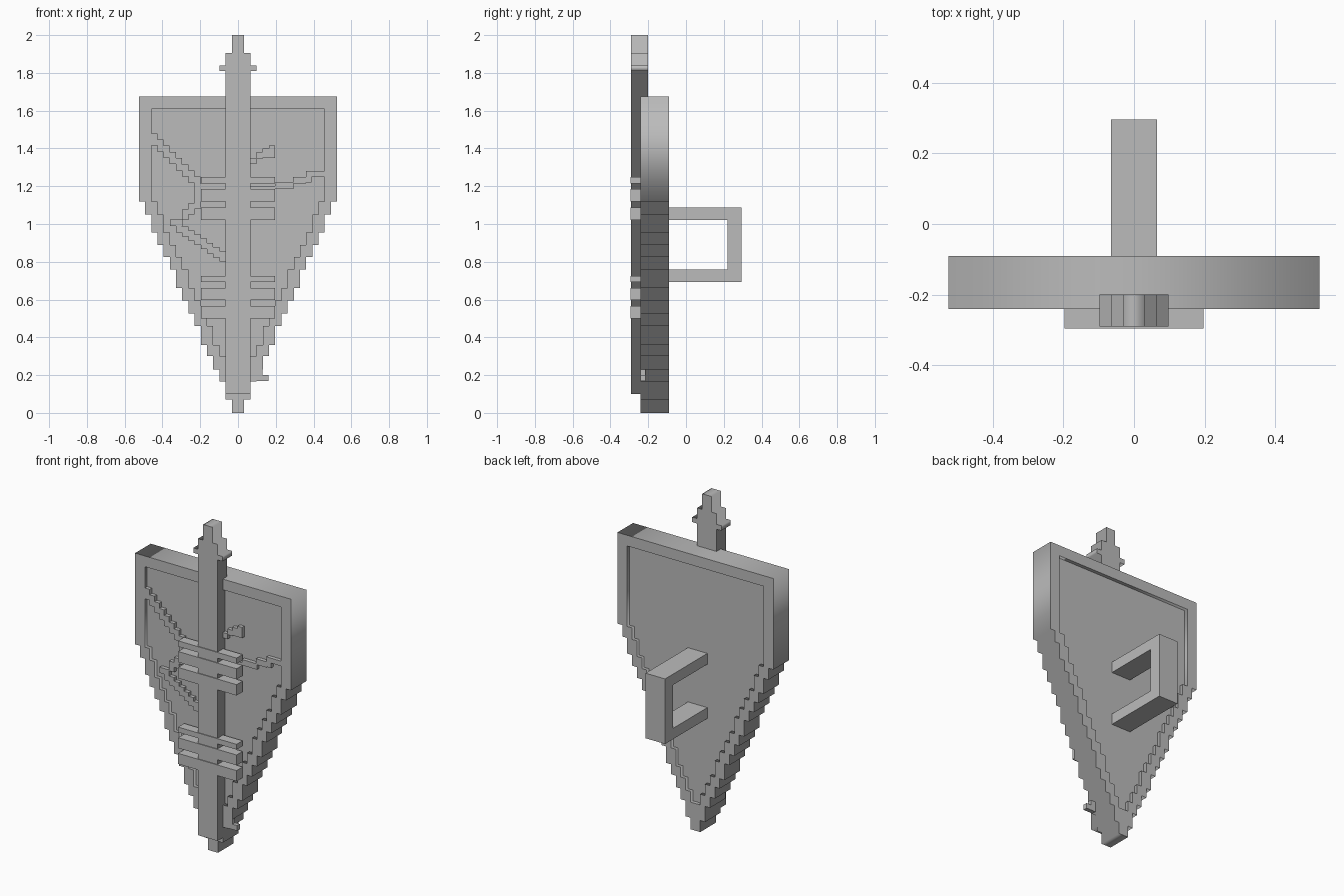
import bpy, bmesh
from mathutils import Vector

if "Cube" in bpy.data.objects:
    bpy.data.objects.remove(bpy.data.objects["Cube"])

grey = bpy.data.materials.new("stone grey")
grey.diffuse_color = (0.5, 0.5, 0.5, 1)
grey.use_nodes = True
grey.node_tree.nodes["Principled BSDF"].inputs["Base Color"].default_value = grey.diffuse_color

U = 0.0328  # width of one step
# heights where the stepped outline widens by one step, from the tip upwards
LEVELS = [0, 0.07, 0.165, 0.23, 0.3, 0.36, 0.46, 0.525, 0.595, 0.66,
          0.76, 0.825, 0.89, 0.955, 1.05, 1.12]
HALF = [U * (i + 1) for i in range(len(LEVELS))]


def stepped_outline(inset, top):
    """Symmetric staircase outline, narrowed by a number of steps."""
    right = []
    widths = HALF[:len(HALF) - inset]
    levels = LEVELS[inset:] + [top]
    for i, w in enumerate(widths):
        right += [(w, levels[i]), (w, levels[i + 1])]
    return right + [(-x, z) for x, z in reversed(right)]


def plate(name, outlines, y0, y1):
    """Extruded flat shape; a second outline becomes a hole."""
    cu = bpy.data.curves.new(name + "_profile", 'CURVE')
    cu.dimensions, cu.fill_mode = '2D', 'BOTH'
    cu.extrude = (y1 - y0) / 2
    for pts in outlines:
        sp = cu.splines.new('POLY')
        sp.points.add(len(pts) - 1)
        for p, (x, z) in zip(sp.points, pts):
            p.co = (x, z, 0, 1)
        sp.use_cyclic_u = True
    tmp = bpy.data.objects.new(name + "_tmp", cu)
    bpy.context.collection.objects.link(tmp)
    dg = bpy.context.evaluated_depsgraph_get()
    me = bpy.data.meshes.new_from_object(tmp.evaluated_get(dg))
    bpy.data.objects.remove(tmp)
    for v in me.vertices:
        x, z, d = v.co
        v.co = Vector((x, (y0 + y1) / 2 - d, z))
    me.name = name
    me.materials.clear()
    me.materials.append(grey)
    ob = bpy.data.objects.new(name, me)
    bpy.context.collection.objects.link(ob)


def boxes(name, spans):
    """One object made of boxes given as (x0, x1, y0, y1, z0, z1)."""
    bm = bmesh.new()
    for x0, x1, y0, y1, z0, z1 in spans:
        for v in bmesh.ops.create_cube(bm, size=1)["verts"]:
            v.co = ((x0 + x1) / 2 + v.co.x * (x1 - x0),
                    (y0 + y1) / 2 + v.co.y * (y1 - y0),
                    (z0 + z1) / 2 + v.co.z * (z1 - z0))
    me = bpy.data.meshes.new(name)
    bm.to_mesh(me)
    bm.free()
    me.materials.append(grey)
    ob = bpy.data.objects.new(name, me)
    bpy.context.collection.objects.link(ob)


# shield rim and recessed panel
outer = stepped_outline(0, 1.675)
inner = stepped_outline(2, 1.61)
plate("rim", [outer, inner], -0.24, -0.09)
plate("panel", [inner], -0.217, -0.112)

# central spine with a narrow tip and small cross guard
W = 2 * U
spine = [(W, 0.1), (W, 1.81), (0.098, 1.81), (0.098, 1.84),
         (W, 1.84), (W, 1.905), (0.031, 1.905), (0.031, 2.0)]
plate("spine", [spine + [(-x, z) for x, z in reversed(spine)]], -0.29, -0.2)

# horizontal bands across the spine
bands = [(0.5, 0.565), (0.597, 0.66), (0.693, 0.725),
         (1.022, 1.088), (1.12, 1.185), (1.215, 1.25)]
boxes("cross_bands", [(-0.197, 0.197, -0.295, -0.237, a, b) for a, b in bands])

# raised veins on the panel
F, B = -0.24, -0.214
veins = [(-0.46 + U * i, -0.46 + U * (i + 1), 1.415 - U * i, 1.48 - U * i)
         for i in range(8)]
veins += [(-0.2, -0.065, 1.185, 1.215)]
# right branch
veins += [(0.39, 0.46, 1.25, 1.28), (0.36, 0.39, 1.22, 1.28),
          (0.29, 0.36, 1.215, 1.25), (0.195, 0.295, 1.185, 1.22),
          (0.065, 0.195, 1.183, 1.2)]
# left branch bending out and back to the spine
veins += [(-0.23, -0.197, 1.08, 1.21), (-0.262, -0.23, 1.05, 1.11),
          (-0.295, -0.262, 1.02, 1.08), (-0.36, -0.295, 0.99, 1.025)]
veins += [(-0.328 + U * i, -0.328 + U * (i + 1), 0.955 - 0.022 * i, 1.01 - 0.022 * i)
          for i in range(8)]
# short upper right twig and lower right twig
veins += [(0.13, 0.195, 1.35, 1.385), (0.165, 0.195, 1.385, 1.415),
          (0.13, 0.165, 1.385, 1.4), (0.098, 0.13, 1.345, 1.38),
          (0.065, 0.098, 1.318, 1.35)]
veins += [(0.065, 0.162, 0.168, 0.2), (0.065, 0.13, 0.2, 0.232)]
boxes("veins", [(x0, x1, F, B, z0, z1) for x0, x1, z0, z1 in veins])

# rear handle: two arms and a grip
boxes("handle", [(-W, W, -0.115, 0.22, 0.692, 0.758),
                 (-W, W, -0.115, 0.22, 1.022, 1.088),
                 (-W, W, 0.22, 0.295, 0.692, 1.088)])
